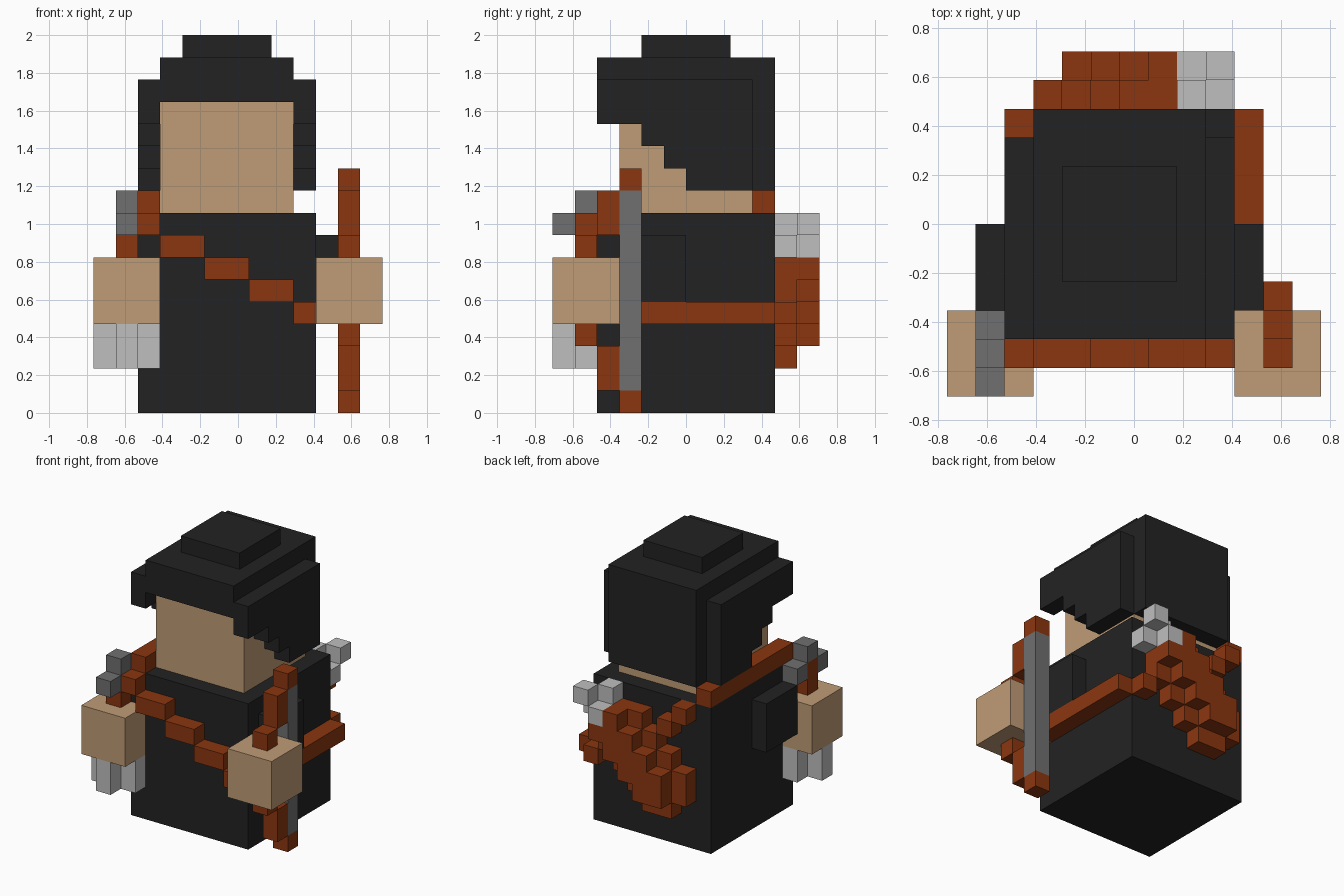
import bpy, bmesh
from mathutils import Matrix, Vector

cube = bpy.data.objects.get("Cube")
if cube:
    bpy.data.objects.remove(cube, do_unlink=True)

U = 2 / 17                        # edge length of one block
ORIGIN = Vector((6.5, 6, 0))      # grid point that lands on the world origin


def material(name, rgb):
    m = bpy.data.materials.new(name)
    m.diffuse_color = (*rgb, 1)
    m.use_nodes = True
    bsdf = m.node_tree.nodes["Principled BSDF"]
    bsdf.inputs["Base Color"].default_value = (*rgb, 1)
    bsdf.inputs["Roughness"].default_value = 0.8
    return m


BLACK = material("black cloth", (0.0165, 0.0165, 0.0165))
SKIN = material("tan skin", (0.53, 0.332, 0.181))
BROWN = material("red brown leather", (0.258, 0.037, 0.005))
STEEL = material("dark grey", (0.162, 0.162, 0.162))
FEATHER = material("light grey", (0.52, 0.52, 0.52))


def part(name, mat, boxes):
    """One flat-shaded object from boxes (x0, x1, y0, y1, z0, z1) in block units."""
    bm = bmesh.new()
    for x0, x1, y0, y1, z0, z1 in boxes:
        lo, hi = (Vector(p) for p in ((x0, y0, z0), (x1, y1, z1)))
        centre = ((lo + hi) / 2 - ORIGIN) * U
        size = (hi - lo) * U
        bmesh.ops.create_cube(bm, size=1, matrix=Matrix.Translation(centre) @ Matrix.Diagonal((*size, 1)))
    me = bpy.data.meshes.new(name)
    bm.to_mesh(me)
    bm.free()
    me.materials.append(mat)
    ob = bpy.data.objects.new(name, me)
    bpy.context.collection.objects.link(ob)
    return ob


def cells(*points):
    """Single blocks given by their low corner."""
    return [(x, x + 1, y, y + 1, z, z + 1) for x, y, z in points]


# Body and head
part("body", BLACK, [(2, 10, 2, 10, 0, 9)])
part("head", SKIN, [(3, 9, 3, 9, 9, 14)])

# Hair: cap, fringe, back, and stepped side locks
part("hair_cap", BLACK, [(3, 9, 2, 10, 14, 16), (4, 8, 4, 8, 16, 17)])
part("hair_back", BLACK, [(3, 9, 9, 10, 10, 14)])
for side, x in (("right", 2), ("left", 9)):
    part(f"{side}_hair_lock", BLACK,
         [(x, x + 1, 2, 9, 13, 15)] + [(x, x + 1, 16 - z, 9, z, z + 1) for z in (10, 11, 12)])

# Arms and hands
for side, arm_x, hand_x in (("right", 1, 0), ("left", 10, 10)):
    part(f"{side}_arm", BLACK, [(arm_x, arm_x + 1, 3, 6, 5, 8)])
    part(f"{side}_hand", SKIN, [(hand_x, hand_x + 3, 0, 3, 4, 7)])

# Bow: lower half mirrored upward, with a straight string
lower = [(11, 12, 3, 4, 0, 1), (11, 12, 2, 3, 1, 3), (11, 12, 1, 2, 3, 4)]
upper = [(a, b, c, d, 11 - f, 11 - e) for a, b, c, d, e, f in lower]
part("bow", BROWN, lower + upper)
part("bow_string", STEEL, [(11, 12, 3, 4, 1, 10)])

# Arrow held in the right hand
part("arrow_shaft", BROWN, [(1, 2, 1, 2, 2, 4), (1, 2, 1, 2, 7, 9)])
part("arrow_head", STEEL, cells((1, 0, 8), (1, 2, 8), (1, 1, 9)))
part("arrow_fletching", FEATHER,
     [(x, x + 1, y, y + 1, 2, 4) for x, y in ((1, 0), (0, 1), (2, 1), (1, 2))])

# Strap: over the right shoulder, across the chest, round the left side and the back
part("shoulder_strap", BROWN, [(2, 3, 2, 10, 9, 10)])
part("chest_strap", BROWN, [(2, 3, 1, 2, 8, 9), (3, 5, 1, 2, 7, 8), (5, 7, 1, 2, 6, 7),
                            (7, 9, 1, 2, 5, 6), (9, 10, 1, 2, 4, 5)])
part("side_strap", BROWN, [(10, 11, 3, 10, 4, 5)])
part("back_strap", BROWN, cells((3, 10, 8), (4, 10, 7), (9, 10, 4)))

# Quiver: two slanted layers of columns (x, bottom, top)
inner = ((3, 3, 5), (4, 2, 6), (5, 2, 7), (6, 3, 8), (7, 4, 8), (8, 5, 7))
outer = ((4, 3, 5), (5, 3, 6), (6, 4, 7), (7, 5, 8), (8, 6, 7))
part("quiver", BROWN, [(x, x + 1, y, y + 1, lo, hi)
                       for y, layer in ((10, inner), (11, outer)) for x, lo, hi in layer])

# Feathers of the spare arrows, set in a checker pattern
part("quiver_feathers", FEATHER, cells((8, 10, 8), (9, 11, 8), (8, 11, 7), (9, 10, 7)))
